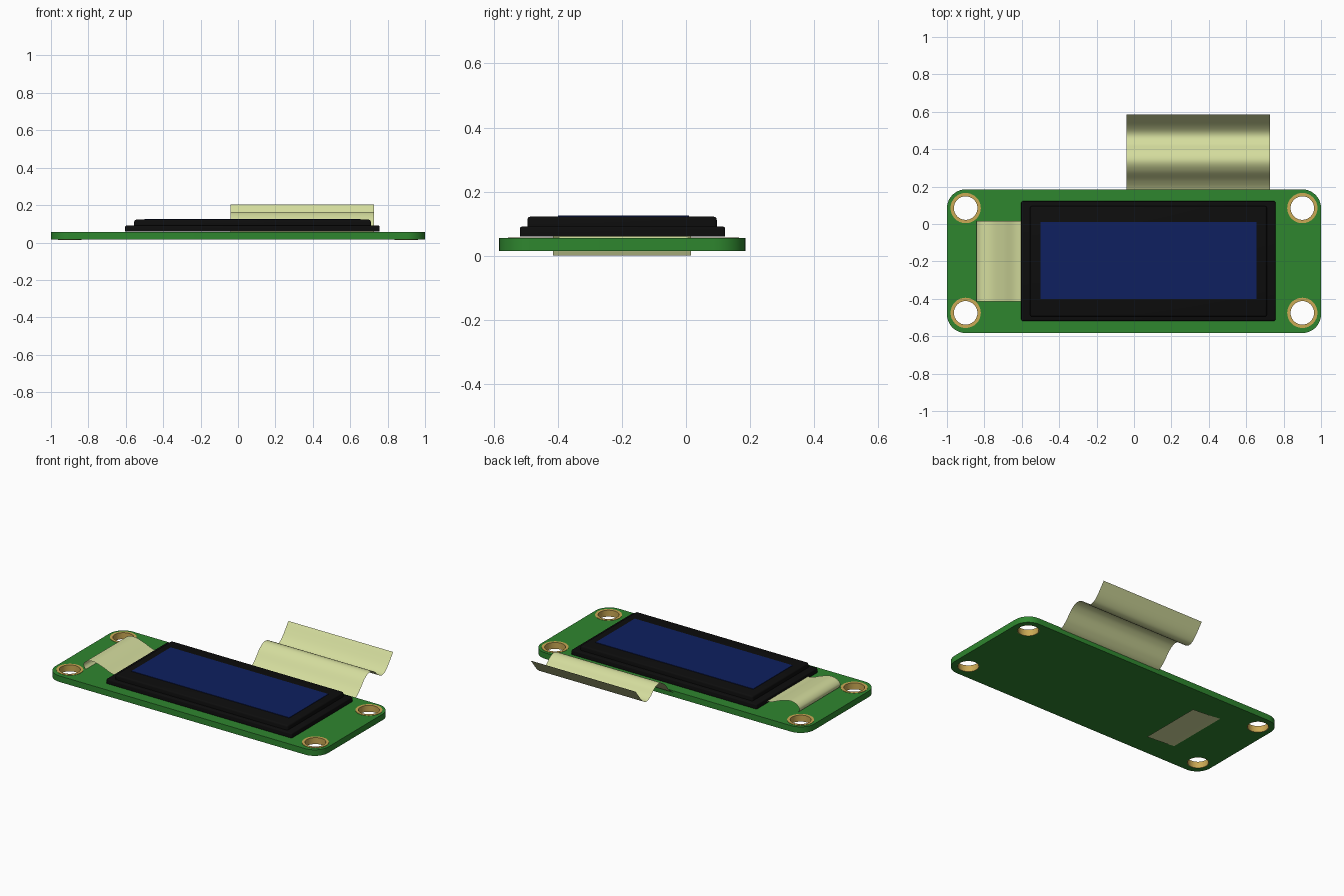
import bpy, bmesh, math
from mathutils import Vector

if "Cube" in bpy.data.objects:
    bpy.data.objects.remove(bpy.data.objects["Cube"])


def material(name, rgb):
    m = bpy.data.materials.new(name)
    m.diffuse_color = (*rgb, 1)
    m.use_nodes = True
    m.node_tree.nodes["Principled BSDF"].inputs["Base Color"].default_value = m.diffuse_color
    return m


GREEN = material("board green", (0.028, 0.24, 0.028))
BLACK = material("frame black", (0.004, 0.004, 0.004))
BLUE = material("screen blue", (0.0044, 0.0144, 0.115))
FILM = material("film pale yellow", (0.66, 0.72, 0.34))
GOLD = material("plating gold", (0.6, 0.4, 0.09))


def finish(name, bm, mat, smooth=None):
    mesh = bpy.data.meshes.new(name)
    bm.to_mesh(mesh)
    bm.free()
    ob = bpy.data.objects.new(name, mesh)
    bpy.context.collection.objects.link(ob)
    mesh.materials.append(mat)
    activate(ob)
    if smooth:
        bpy.ops.object.shade_smooth_by_angle(angle=math.radians(smooth))
    return ob


def activate(ob):
    bpy.ops.object.select_all(action='DESELECT')
    ob.select_set(True)
    bpy.context.view_layer.objects.active = ob


def box(name, x, y, z, mat, bevel=0):
    bm = bmesh.new()
    bmesh.ops.create_cube(bm, size=1)
    for v in bm.verts:
        for i, (lo, hi) in enumerate((x, y, z)):
            v.co[i] = lo + (hi - lo) * (v.co[i] + 0.5)
    if bevel:
        top = [e for e in bm.edges if max(v.co.z for v in e.verts) > z[1] - 1e-5]
        bmesh.ops.bevel(bm, geom=top, offset=bevel, segments=3,
                        profile=0.5, affect='EDGES')
    return finish(name, bm, mat, 30 if bevel else None)


def smooth_path(pts, steps=8):
    """Catmull-Rom curve through the given points."""
    p = [Vector(q) for q in pts]
    p = [2 * p[0] - p[1]] + p + [2 * p[-1] - p[-2]]
    out = []
    for a, b, c, d in zip(p, p[1:], p[2:], p[3:]):
        for k in range(steps):
            t = k / steps
            out.append(0.5 * (2 * b + (c - a) * t + (2 * a - 5 * b + 4 * c - d) * t * t
                              + (3 * b - a - 3 * c + d) * t ** 3))
    return out + [p[-2]]


def sheet(name, profile, lo, hi, place):
    bm = bmesh.new()
    rows = [[bm.verts.new(place(q.x, q.y, w)) for w in (lo, hi)]
            for q in smooth_path(profile)]
    for a, b in zip(rows, rows[1:]):
        bm.faces.new((a[0], a[1], b[1], b[0]))
    return finish(name, bm, FILM, 60)


def arc(cx, cy, r, a0, a1, n):
    return [(cx + r * math.cos(math.radians(a0 + (a1 - a0) * i / n)),
             cy + r * math.sin(math.radians(a0 + (a1 - a0) * i / n))) for i in range(n + 1)]


# circuit board with rounded corners and four mounting holes
X0, X1, Y0, Y1, R = -1, 1, -0.583, 0.185, 0.1
HOLES = [(x, y) for x in (-0.9, 0.9) for y in (-0.475, 0.085)]
outline = (arc(X1 - R, Y1 - R, R, 0, 90, 10) + arc(X0 + R, Y1 - R, R, 90, 180, 10)
           + arc(X0 + R, Y0 + R, R, 180, 270, 10) + arc(X1 - R, Y0 + R, R, 270, 360, 10))
curve = bpy.data.curves.new("circuit_board", 'CURVE')
curve.dimensions = '2D'
curve.fill_mode = 'BOTH'
curve.extrude = 0.02
for loop in [outline] + [arc(x, y, 0.066, 0, 360, 32)[:-1] for x, y in HOLES]:
    s = curve.splines.new('POLY')
    s.points.add(len(loop) - 1)
    for pt, (x, y) in zip(s.points, loop):
        pt.co = (x, y, 0, 1)
    s.use_cyclic_u = True
board = bpy.data.objects.new("circuit_board", curve)
bpy.context.collection.objects.link(board)
board.location.z = 0.035
curve.materials.append(GREEN)
activate(board)
bpy.ops.object.convert(target='MESH')
bpy.ops.object.shade_smooth_by_angle(angle=math.radians(30))

# gold plated hole liners with a thin rim on top
for i, (hx, hy) in enumerate(HOLES):
    bm = bmesh.new()
    rings = []
    for r, z in ((0.063, 0.0145), (0.063, 0.057), (0.081, 0.057), (0.081, 0.054)):
        rings.append([bm.verts.new((x, y, z)) for x, y in arc(hx, hy, r, 0, 360, 32)[:-1]])
    rings.append([bm.verts.new((x, y, 0.0145)) for x, y in arc(hx, hy, 0.0665, 0, 360, 32)[:-1]])
    pairs = list(zip(rings[:3], rings[1:4])) + [(rings[4], rings[0])]
    for a, b in pairs:
        for k in range(32):
            j = (k + 1) % 32
            bm.faces.new((a[j], a[k], b[k], b[j]))
    bmesh.ops.recalc_face_normals(bm, faces=bm.faces)
    if sum(f.normal.z * f.calc_area() for f in bm.faces if f.calc_center_median().z > 0.0565) < 0:
        bmesh.ops.reverse_faces(bm, faces=bm.faces)
    finish(f"hole_liner_{i + 1}", bm, GOLD, 30)

# stepped display frame and the screen plate on it
box("frame_base", (-0.603, 0.756), (-0.518, 0.122), (0.06, 0.091), BLACK, 0.007)
box("frame_top", (-0.555, 0.71), (-0.495, 0.096), (0.085, 0.122), BLACK, 0.01)
box("screen", (-0.5, 0.655), (-0.4, 0.01), (0.12, 0.125), BLUE)

# wide ribbon leaving the back edge in a wave
sheet("back_ribbon",
      [(0.12, 0.032), (0.18, 0.042), (0.23, 0.078), (0.285, 0.138), (0.335, 0.164),
       (0.385, 0.15), (0.43, 0.109), (0.475, 0.094), (0.52, 0.122), (0.585, 0.203)],
      -0.04, 0.728, lambda s, z, w: (w, s, z))

# short ribbon arching off the frame, curling back down through the board
sheet("side_ribbon",
      [(-0.59, 0.07), (-0.64, 0.078), (-0.7, 0.102), (-0.765, 0.12), (-0.815, 0.113),
       (-0.841, 0.085), (-0.825, 0.055), (-0.77, 0.034), (-0.66, 0.0145),
       (-0.55, 0.006), (-0.45, 0.0)],
      -0.415, 0.015, lambda s, z, w: (s, w, z))
